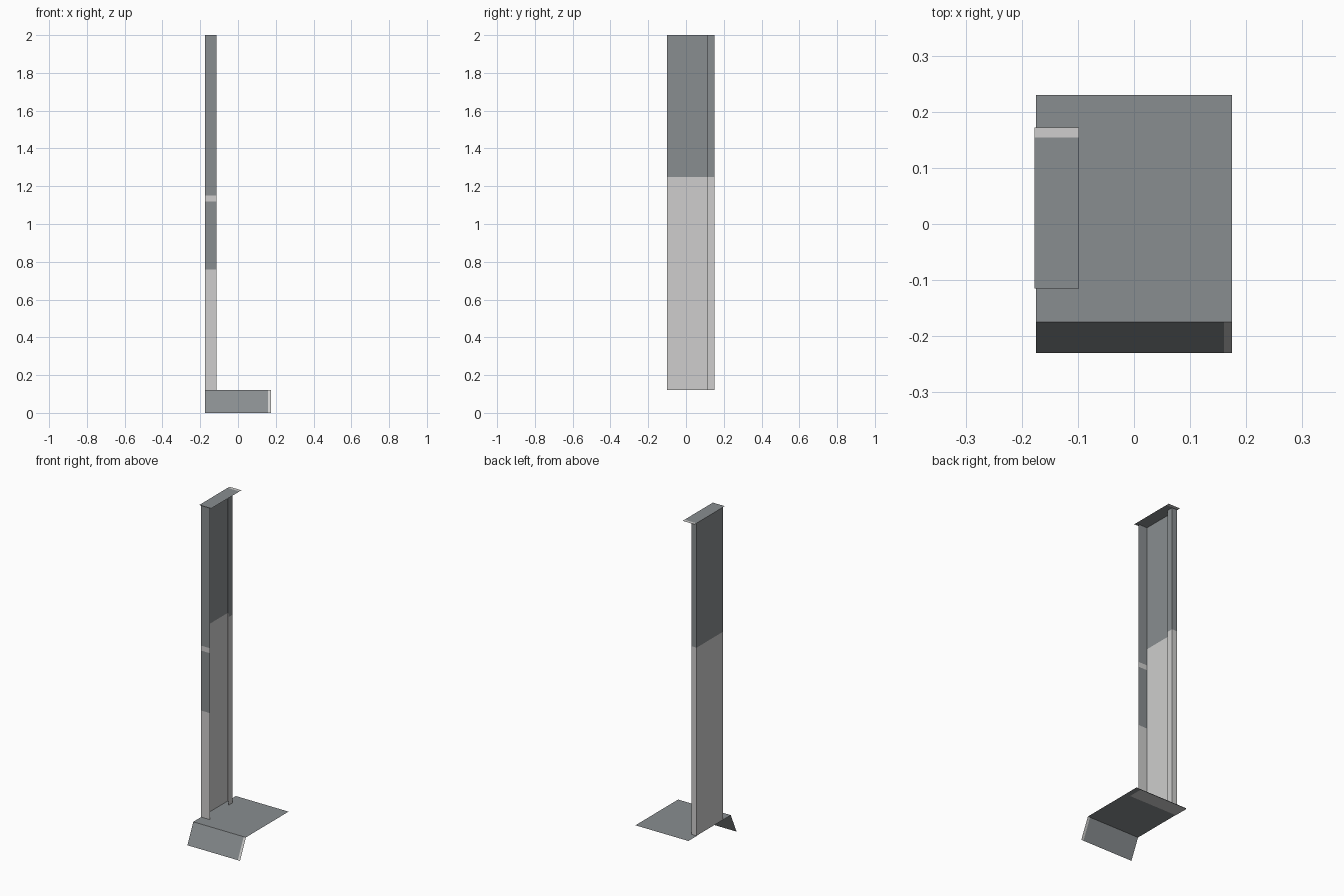
import bpy, bmesh

if "Cube" in bpy.data.objects:
    bpy.data.objects.remove(bpy.data.objects["Cube"])


def material(name, rgb):
    m = bpy.data.materials.new(name)
    m.diffuse_color = (*rgb, 1)
    m.use_nodes = True
    m.node_tree.nodes["Principled BSDF"].inputs["Base Color"].default_value = m.diffuse_color
    return m


MATS = [material("steel_grey", (0.25, 0.268, 0.278)),
        material("pale_grey", (0.62, 0.615, 0.61))]


def sheet(name, profile, to3d, lo, hi, cuts=(), axis=2, is_pale=lambda c: False):
    """Extrude an open profile into sheet metal, cut it, and colour by position."""
    bm = bmesh.new()
    a = [bm.verts.new(to3d(p, lo)) for p in profile]
    b = [bm.verts.new(to3d(p, hi)) for p in profile]
    for i in range(len(profile) - 1):
        bm.faces.new((a[i], a[i + 1], b[i + 1], b[i]))
    for c in cuts:
        co, no = [0, 0, 0], [0, 0, 0]
        co[axis], no[axis] = c, 1
        bmesh.ops.bisect_plane(bm, geom=bm.verts[:] + bm.edges[:] + bm.faces[:],
                               plane_co=co, plane_no=no)
    for f in bm.faces:
        f.material_index = int(is_pale(f.calc_center_median()))
    me = bpy.data.meshes.new(name)
    bm.to_mesh(me)
    bm.free()
    for m in MATS:
        me.materials.append(m)
    ob = bpy.data.objects.new(name, me)
    bpy.context.collection.objects.link(ob)
    return ob


def up(p, z):        # profile in plan, extruded upwards
    return (p[0], p[1], z)


def across(p, x):    # profile seen from the side, extruded in x
    return (x, p[0], p[1])


# Base: flat shelf, and sloping front lip with a pale right end
sheet("base_plate", [(0.23, 0.12), (-0.175, 0.12)], across, 0.175, -0.175)
sheet("front_lip", [(-0.175, 0.12), (-0.23, 0)], across, 0.175, -0.175,
      [0.16], 0, lambda c: c.x > 0.16)
# Pale worn patch under the shelf
sheet("underside_patch", [(0.14, 0.118), (0.225, 0.118)], across, 0.145, -0.175,
      is_pale=lambda c: True)

# Column: narrow front face with pale bands
sheet("column_front", [(-0.175, -0.10), (-0.115, -0.10)], up, 0.12, 2.0,
      [0.76, 1.12, 1.15], 2, lambda c: c.z < 0.76 or 1.12 < c.z < 1.15)
# Column: side panel, back return and folded inner lip
sheet("column_side", [(-0.14, 0.11), (-0.14, 0.15), (-0.175, 0.15), (-0.175, -0.10)],
      up, 0.12, 2.0, [1.25], 2, lambda c: c.z < 1.25)

# Cap: thin top plate with a pale strip at the back
sheet("top_cap", [(0.172, 2.0), (-0.115, 2.0)], across, -0.098, -0.177,
      [0.154], 1, lambda c: c.y > 0.154)
